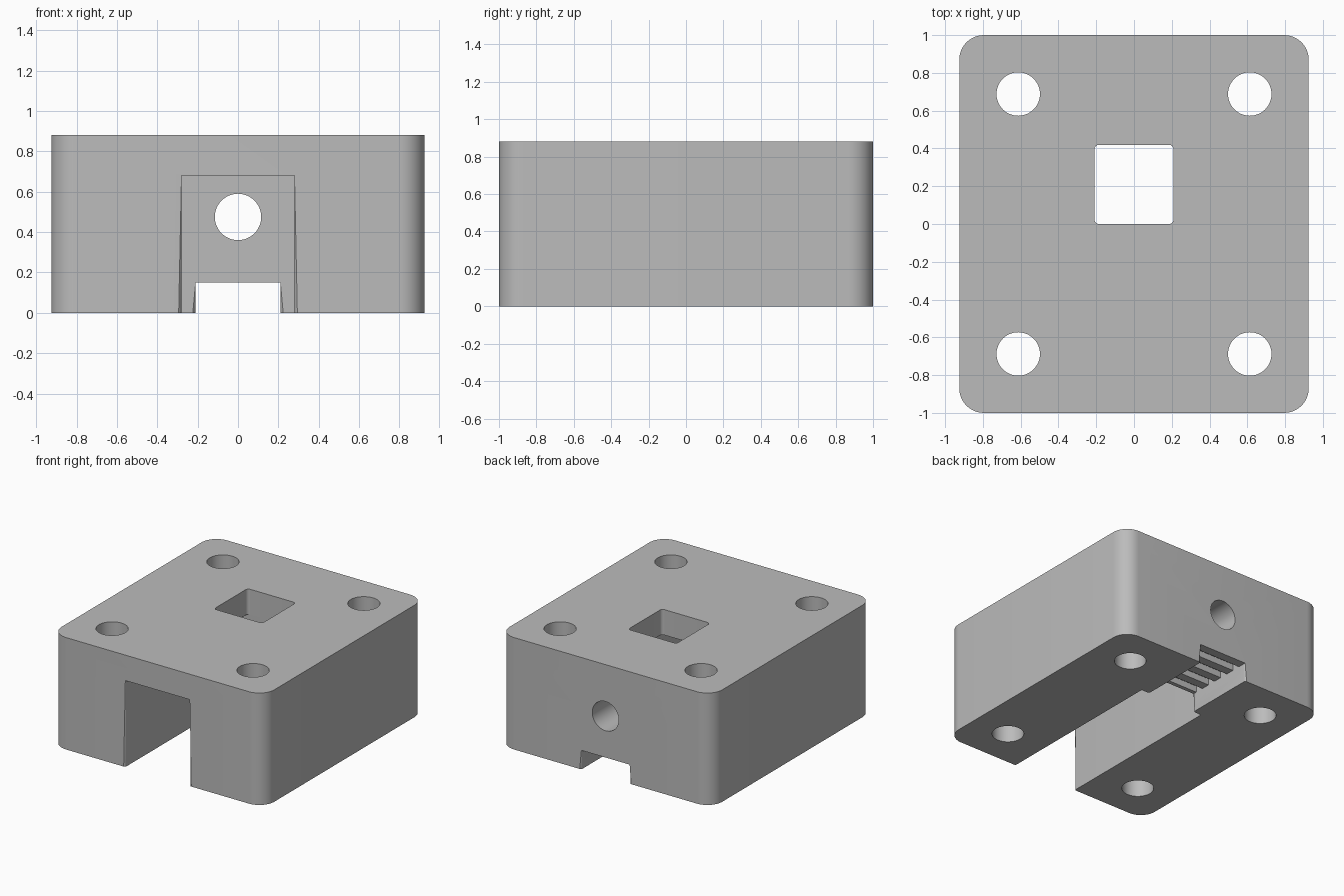
import bpy, bmesh, math
from mathutils import Matrix

W, L, H = 1.85, 2.0, 0.88           # block size
SLOT, BELT, END = 0.28, 0.21, 0.42  # half widths of the slots, inner end of the wide slot
BELT_H, SLOT_H = 0.15, 0.68

cube = bpy.data.objects.get("Cube")
if cube:
    bpy.data.objects.remove(cube, do_unlink=True)

grey = bpy.data.materials.new("plain grey")
grey.use_nodes = True
colour = (0.5, 0.5, 0.5, 1)
grey.diffuse_color = colour
grey.node_tree.nodes["Principled BSDF"].inputs["Base Color"].default_value = colour


def bevel_vertical(bm, radius, segments, test=lambda v: True):
    edges = [e for e in bm.edges
             if (e.verts[0].co - e.verts[1].co).xy.length < 1e-4 and test(e.verts[0].co)]
    bmesh.ops.bevel(bm, geom=edges, offset=radius, segments=segments,
                    profile=0.5, affect='EDGES')


def finish(name, bm):
    mesh = bpy.data.meshes.new(name)
    bm.to_mesh(mesh)
    bm.free()
    obj = bpy.data.objects.new(name, mesh)
    bpy.context.collection.objects.link(obj)
    mesh.materials.append(grey)
    return obj


def box(name, x, y, z, radius=0):
    """Box between (min, max) pairs, with optional rounded upright edges."""
    bm = bmesh.new()
    bmesh.ops.create_cube(bm, size=1)
    for v in bm.verts:
        v.co = [mid[0] if c < 0 else mid[1] for c, mid in zip(v.co, (x, y, z))]
    if radius:
        bevel_vertical(bm, radius, 10)
    return finish(name, bm)


def cylinder(name, centre, radius, depth, turn=0):
    bm = bmesh.new()
    bmesh.ops.create_cone(bm, cap_ends=True, segments=48, radius1=radius, radius2=radius,
                          depth=depth, matrix=Matrix.Translation(centre) @ Matrix.Rotation(turn, 4, 'X'))
    return finish(name, bm)


block = box("clamp_block", (-W / 2, W / 2), (-L / 2, L / 2), (0, H), 0.13)

# Wide front slot, belt channel at the back, square window in the top
cutters = [
    box("wide_slot_cutter", (-SLOT, SLOT), (-1.2, END), (-0.2, SLOT_H)),
    box("belt_channel_cutter", (-BELT, BELT), (0.3, 1.2), (-0.2, BELT_H)),
    box("window_cutter", (-BELT, BELT), (0, END - 0.001), (0.5, 1.1), 0.025),
    cylinder("screw_hole_cutter", (0, 0.8, 0.475), 0.115, 1.0, math.pi / 2),
]
# Grooves that grip the belt teeth
for i in range(4):
    y = 0.93 - i * 0.137
    cutters.append(box("tooth_cutter", (-BELT, BELT), (y - 0.068, y), (0.1, 0.2)))
# Four mounting holes
for sx in (-1, 1):
    for sy in (-1, 1):
        cutters.append(cylinder("mount_hole_cutter", (sx * 0.613, sy * 0.688, H / 2), 0.115, 2))

for cutter in cutters:
    mod = block.modifiers.new(cutter.name, 'BOOLEAN')
    mod.operation = 'DIFFERENCE'
    mod.solver = 'EXACT'
    mod.object = cutter

# Apply the cuts, then remove the cutters
bpy.context.view_layer.update()
result = bpy.data.meshes.new_from_object(
    block.evaluated_get(bpy.context.evaluated_depsgraph_get()))
block.modifiers.clear()
block.data = result
for cutter in cutters:
    bpy.data.objects.remove(cutter, do_unlink=True)

# Soften the upright mouth edges of both slots
bm = bmesh.new()
bm.from_mesh(result)


def at_mouth(co):
    spots = ((SLOT, -1), (BELT, END), (BELT, 1))
    return co.z < SLOT_H + 0.01 and any(
        abs(abs(co.x) - x) < 1e-3 and abs(co.y - y) < 1e-4 for x, y in spots)


bevel_vertical(bm, 0.014, 4, at_mouth)
bm.to_mesh(result)
bm.free()

bpy.ops.object.select_all(action='DESELECT')
block.select_set(True)
bpy.context.view_layer.objects.active = block
bpy.ops.object.shade_smooth_by_angle(angle=math.radians(30))
